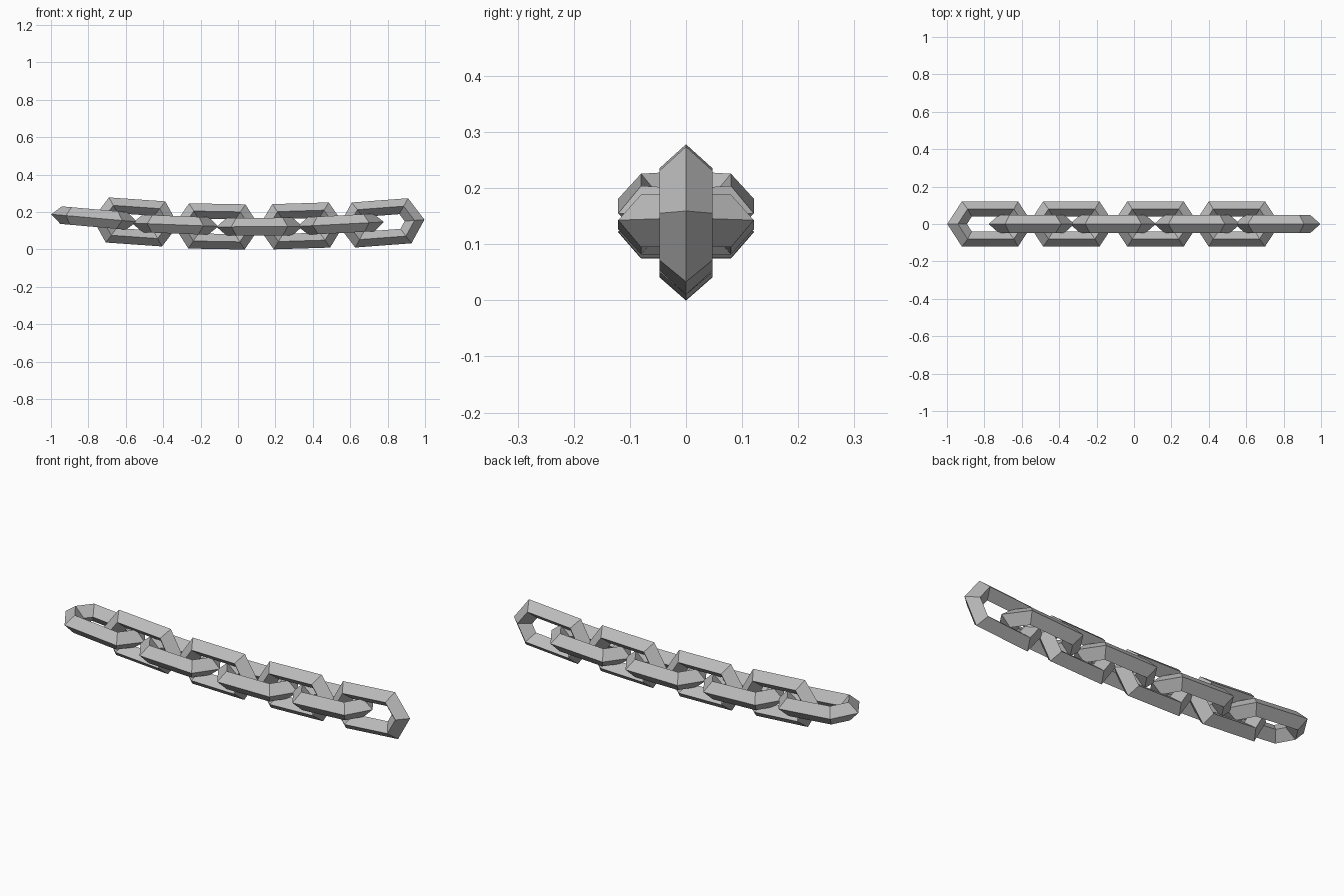
import bpy, bmesh
from math import sin, cos, radians, pi
from mathutils import Matrix, Vector

cube = bpy.data.objects.get("Cube")
if cube:
    bpy.data.objects.remove(cube, do_unlink=True)

steel = bpy.data.materials.new("steel_grey")
steel.use_nodes = True
GREY = (0.5, 0.5, 0.5, 1)
steel.diffuse_color = GREY
steel.node_tree.nodes["Principled BSDF"].inputs["Base Color"].default_value = GREY

RING, TUBE = 0.0925, 0.047     # ring radius and bar radius
STRETCH, PULL = 1.13, 0.072    # lengthen the ring along x


def link(name, x, z, tilt, upright):
    """Six-sided ring with a diamond section, pulled into a long chain link."""
    bm = bmesh.new()
    rings = []
    for i in range(6):
        a = i * pi / 3
        side = 1 if cos(a) > 0 else -1
        ring = []
        for j in range(4):
            b = j * pi / 2
            r = RING + TUBE * cos(b)
            ring.append(bm.verts.new((r * cos(a) * STRETCH + side * PULL,
                                      r * sin(a), TUBE * sin(b))))
        rings.append(ring)
    for i in range(6):
        here, there = rings[i], rings[(i + 1) % 6]
        for j in range(4):
            k = (j + 1) % 4
            bm.faces.new((here[j], there[j], there[k], here[k]))
    bmesh.ops.recalc_face_normals(bm, faces=bm.faces)
    mesh = bpy.data.meshes.new(name)
    bm.to_mesh(mesh)
    bm.free()
    mesh.materials.append(steel)
    obj = bpy.data.objects.new(name, mesh)
    bpy.context.collection.objects.link(obj)
    obj.matrix_world = (Matrix.Translation(Vector((x, 0, z)))
                        @ Matrix.Rotation(radians(-tilt), 4, 'Y')
                        @ Matrix.Rotation(radians(90 if upright else 0), 4, 'X'))


# Sagging chain: x, z and tilt of each link, flat and upright in turn
chain = [(-0.77, 0.168, -5), (-0.548, 0.147, -4), (-0.335, 0.132, -2.2),
         (-0.113, 0.123, -1), (0.115, 0.122, 0.3), (0.338, 0.126, 1.8),
         (0.55, 0.135, 3), (0.768, 0.142, 4.3)]
for n, (x, z, tilt) in enumerate(chain):
    link(f"chain_link_{n + 1}", x, z, tilt, n % 2 == 1)
